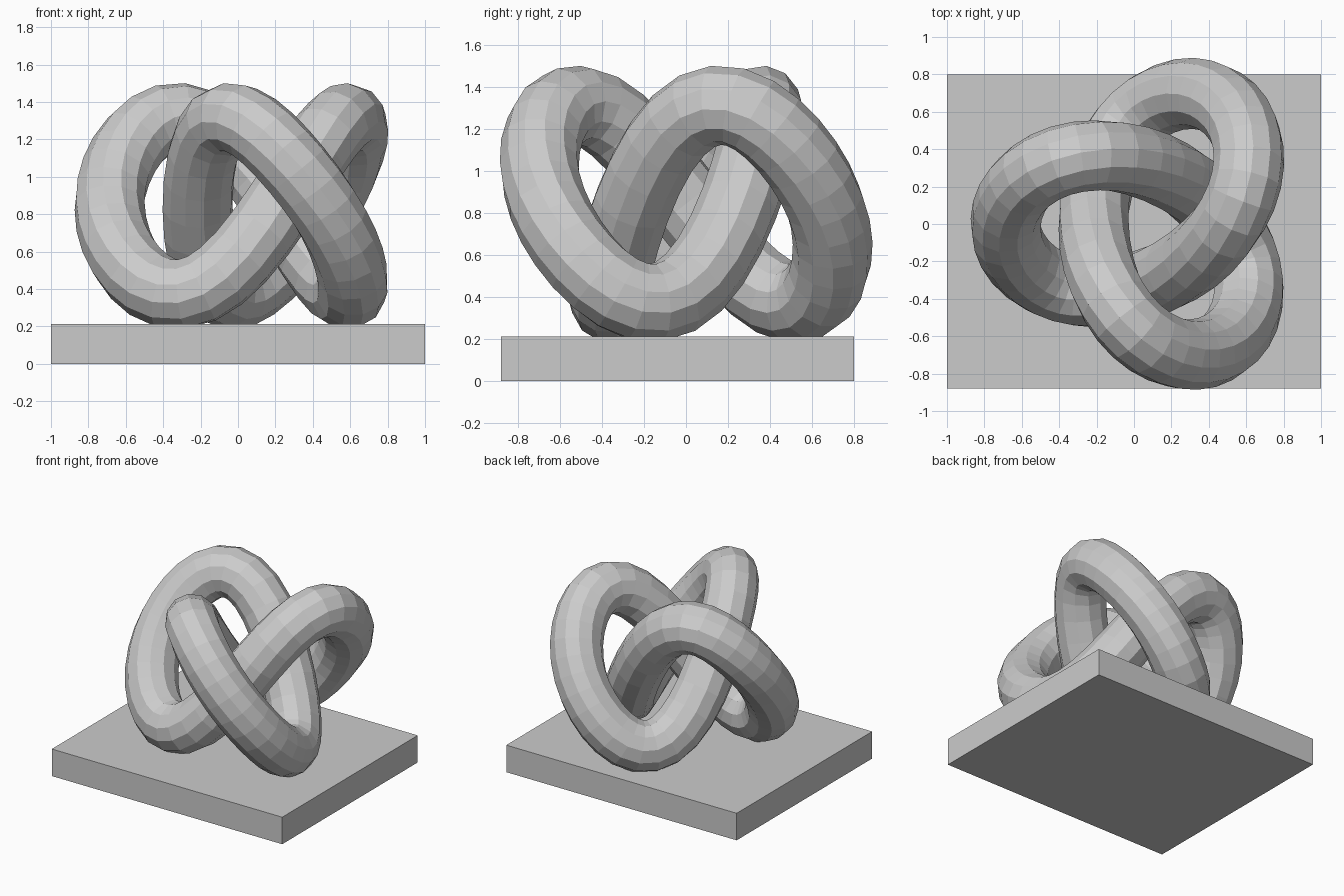
import bpy
import math

if "Cube" in bpy.data.objects:
    bpy.data.objects.remove(bpy.data.objects["Cube"])

# Single plain stone colour
stone = bpy.data.materials.new("stone_grey")
stone.diffuse_color = (0.6, 0.6, 0.6, 1)
stone.use_nodes = True
stone.node_tree.nodes["Principled BSDF"].inputs["Base Color"].default_value = stone.diffuse_color

# Plinth
X0, X1, Y0, Y1, TOP = -1.0, 1.0, -0.88, 0.80, 0.212
bpy.ops.mesh.primitive_cube_add(size=1, location=((X0 + X1) / 2, (Y0 + Y1) / 2, TOP / 2))
plinth = bpy.context.object
plinth.name = "plinth"
plinth.scale = (X1 - X0, Y1 - Y0, TOP)
bpy.ops.object.transform_apply(location=False, rotation=False, scale=True)
plinth.data.materials.append(stone)

# Knot centre line: three lobes, one of them pointing to -x
SCALE, LOBE, OFFSET = 0.235, 2.24, 0.075
MID_Z, AMP_Z, TUBE = 0.843, 0.461, 0.19
SEGMENTS = 72


def knot_point(t):
    u = 3 * (t - math.pi)
    return (OFFSET + SCALE * (math.cos(t) - LOBE * math.cos(2 * t)),
            SCALE * (math.sin(t) + LOBE * math.sin(2 * t)),
            MID_Z + AMP_Z * (math.sin(u) - 0.104 * math.sin(2 * u)),
            1)


# Knot tube: closed path with a twelve-sided section
path = bpy.data.curves.new("knot", "CURVE")
path.dimensions = "3D"
path.bevel_depth = TUBE
path.bevel_resolution = 4
spline = path.splines.new("POLY")
spline.points.add(SEGMENTS - 1)
for i, p in enumerate(spline.points):
    p.co = knot_point(2 * math.pi * i / SEGMENTS)
spline.use_cyclic_u = True
spline.use_smooth = False
knot = bpy.data.objects.new("knot", path)
bpy.context.collection.objects.link(knot)

# Turn the tube into a faceted mesh
bpy.ops.object.select_all(action="DESELECT")
knot.select_set(True)
bpy.context.view_layer.objects.active = knot
bpy.ops.object.convert(target="MESH")
knot = bpy.context.object
knot.name = "knot"
knot.data.materials.clear()
knot.data.materials.append(stone)
bpy.ops.object.shade_flat()
